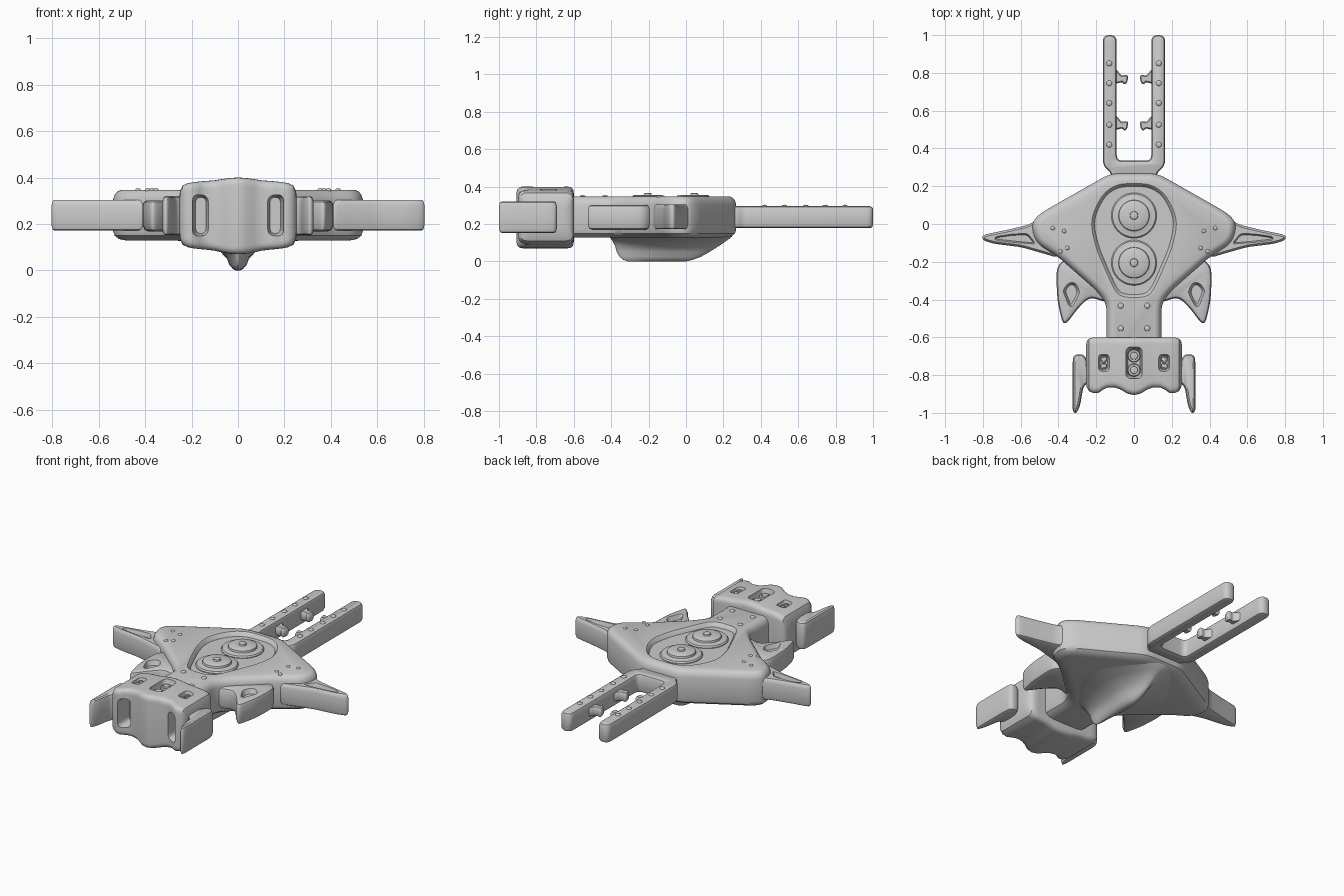
import bpy, bmesh, math
from mathutils import Vector, Matrix

if "Cube" in bpy.data.objects:
    bpy.data.objects.remove(bpy.data.objects["Cube"])


def inset_poly(pts, d):
    # mitred offset of a counter-clockwise polygon
    out, n = [], len(pts)
    for i in range(n):
        p, a, b = Vector(pts[i]), Vector(pts[i - 1]), Vector(pts[(i + 1) % n])
        e, f = (p - a).normalized(), (b - p).normalized()
        n1, n2 = Vector((-e.y, e.x)), Vector((-f.y, f.x))
        out.append(p + (n1 + n2) * d / max(1 + n1.dot(n2), 0.4))
    return out


def fillet(pts, r, steps=5):
    out, n = [], len(pts)
    for i in range(n):
        p, a, b = Vector(pts[i]), Vector(pts[i - 1]), Vector(pts[(i + 1) % n])
        s = p + (a - p) * min(r / (a - p).length, 0.46)
        e = p + (b - p) * min(r / (b - p).length, 0.46)
        for k in range(steps + 1):
            t = k / steps
            out.append(s * (1 - t) ** 2 + p * 2 * t * (1 - t) + e * t * t)
    return out


def ccw(pts):
    area = sum(pts[i - 1][0] * pts[i][1] - pts[i][0] * pts[i - 1][1] for i in range(len(pts)))
    return pts if area > 0 else pts[::-1]


def sym(half):
    return half + [(-x, y) for x, y in reversed(half)]


def add_loft(bm, rings):
    vs = [[bm.verts.new(p) for p in r] for r in rings]
    n = len(vs[0])
    for a, b in zip(vs, vs[1:]):
        for i in range(n):
            bm.faces.new((a[i], a[(i + 1) % n], b[(i + 1) % n], b[i]))
    bm.faces.new(vs[0][::-1])
    bm.faces.new(vs[-1])


def finish(name, bm, mirror=False, cutters=()):
    bmesh.ops.recalc_face_normals(bm, faces=bm.faces)
    me = bpy.data.meshes.new(name)
    bm.to_mesh(me)
    bm.free()
    ob = bpy.data.objects.new(name, me)
    bpy.context.collection.objects.link(ob)
    for c in cutters:
        m = ob.modifiers.new("cut", 'BOOLEAN')
        m.object, m.operation, m.solver = c, 'DIFFERENCE', 'EXACT'
    if mirror:
        ob.modifiers.new("mirror", 'MIRROR').use_mirror_merge = False
    if ob.modifiers:
        dg = bpy.context.evaluated_depsgraph_get()
        new = bpy.data.meshes.new_from_object(ob.evaluated_get(dg))
        ob.modifiers.clear()
        ob.data = new
    for c in cutters:
        bpy.data.objects.remove(c)
    return ob


def prism(name, pts, profile, r=0.03, mirror=False, cutters=(), mat=None):
    # outline raised through (inset, z) steps
    pts = ccw(pts)
    bm = bmesh.new()
    add_loft(bm, [[(p.x, p.y, z) for p in fillet(inset_poly(pts, d), r)] for d, z in profile])
    if mat:
        bm.transform(mat)
    return finish(name, bm, mirror, cutters)


def rect(cx, cy, w, h):
    return [(cx - w / 2, cy - h / 2), (cx + w / 2, cy - h / 2),
            (cx + w / 2, cy + h / 2), (cx - w / 2, cy + h / 2)]


def lathes(name, spots, profile, seg=24):
    bm = bmesh.new()
    for x, y, z in spots:
        add_loft(bm, [[(x + r * math.cos(2 * math.pi * i / seg), y + r * math.sin(2 * math.pi * i / seg), z + h)
                       for i in range(seg)] for r, h in profile])
    return finish(name, bm)


# Main hull with recessed egg-shaped deck
egg = sym([(.08, .21), (.155, .165), (.205, .08), (.225, 0), (.2, -.12), (.145, -.25), (.1, -.35), (.06, -.385)])
deck_cut = prism("deck_cutter", egg, [(.012, .322), (.002, .342), (-.006, .349), (-.006, .4)], .05)
hull = sym([(.125, .268), (.5, .055), (.545, 0), (.52, -.1), (.4, -.175), (.2, -.35), (.145, -.42), (.145, -.7)])
prism("hull", hull, [(.06, .128), (.025, .135), (.006, .15), (0, .17), (0, .305),
                     (.006, .325), (.018, .34), (.034, .347)], .05, cutters=[deck_cut])

# Keel flaring into the underside
bm = bmesh.new()
rings = []
for z, w, yf, yr in [(.15, .46, .255, -.42), (.132, .30, .245, -.41), (.112, .17, .22, -.395),
                     (.085, .085, .18, -.38), (.05, .05, .125, -.37), (.025, .04, .08, -.355),
                     (.008, .025, .035, -.335), (0, .01, 0, -.31)]:
    half = [(w * .22, yf), (w * .65, yf * .45), (w, -.06), (w * .8, -.2), (w * .25, yr)]
    rings.append([(p.x, p.y, z) for p in fillet(ccw(sym(half)), .08)])
add_loft(bm, rings)
finish("keel", bm)

# Wings and rear fins with top pockets
pocket = [(.012, .275), (.004, .292), (0, .302), (0, .33)]
cut = prism("wing_cutter", [(.52, -.105), (.565, -.05), (.65, -.055), (.735, -.068), (.735, -.085), (.62, -.098)],
            [(.006, .28), (.002, .295), (-.002, .306), (-.002, .33)], .02)
prism("wing", [(.4, .06), (.5, .03), (.56, -.005), (.68, -.033), (.803, -.058), (.803, -.086), (.74, -.105),
               (.6, -.122), (.5, -.15), (.4, -.18)],
      [(.012, .172), (.006, .176), (0, .195), (0, .28), (.005, .298), (.011, .304)], .03, True, [cut])
cut = prism("fin_cutter", [(.325, -.44), (.285, -.36), (.31, -.31), (.345, -.31), (.378, -.35), (.345, -.435)][::-1],
            pocket, .02)
prism("fin", [(.13, -.3), (.36, -.18), (.405, -.22), (.412, -.28), (.405, -.41), (.378, -.528), (.352, -.522),
              (.3, -.45), (.235, -.385), (.13, -.42)],
      [(.025, .168), (.008, .175), (0, .195), (0, .28), (.006, .295), (.018, .302)], .04, True, [cut])

# Forked tail with inner barbs
prism("fork", sym([(.115, .24), (.125, .275), (.165, .31), (.165, 1), (.092, 1), (.092, .335)]),
      [(.016, .178), (.005, .183), (0, .195), (0, .278), (.005, .29), (.016, .295)], .035)
barb = [(.1, .825), (.082, .805), (.066, .785), (.045, .79), (.03, .785), (.036, .748), (.052, .737),
        (.062, .752), (.1, .742)]
for name, pts in (("rear_barb", barb), ("inner_barb", [(x, y - .245) for x, y in barb])):
    prism(name, pts, [(.006, .21), (0, .222), (0, .252), (.006, .264)], .012, True)

# Head lofted across x from rounded sections
side = [(.255, -.83, .19, .29, -.65), (.25, -.865, .135, .34, -.62), (.238, -.885, .11, .366, -.606),
        (.215, -.896, .1, .376, -.6), (.19, -.895, .095, .38, -.6), (.165, -.878, .092, .383, -.6),
        (.14, -.866, .09, .385, -.6), (.1, -.866, .085, .388, -.6), (.07, -.876, .078, .393, -.6),
        (.035, -.898, .072, .398, -.6), (0, -.906, .07, .4, -.6)]
bm = bmesh.new()
rings = []
for x, yf, zb, zt, yb in [(-s[0],) + s[1:] for s in side] + side[-2::-1]:
    sec = fillet([(yf, zb), (yb, zb), (yb, zt), (yf, zt)], .035)
    rings.append([(x, p.x, p.y) for p in sec])
add_loft(bm, rings)
deep = [(.008, .345), (.003, .37), (0, .38), (-.006, .41)]
cuts = [prism("middle_socket_cutter", rect(0, -.735, .08, .16), deep, .03)]
upright = Matrix.Rotation(math.pi / 2, 4, 'X')
for s in (-1, 1):
    cuts.append(prism("socket_cutter", rect(s * .16, -.735, .056, .088), deep, .02))
    cuts.append(prism("slot_cutter", rect(s * .16, .237, .066, .175),
                      [(.01, .8), (.004, .85), (0, .87), (-.008, .93)], .03, mat=upright))
finish("head", bm, cutters=cuts)

# Side blades beside the head
prism("side_blade", [(.235, -.76), (.262, -.69), (.32, -.69), (.326, -.74), (.326, -.98), (.318, -1), (.302, -1),
                     (.285, -.96), (.268, -.86), (.24, -.84)],
      [(.016, .152), (.006, .157), (0, .178), (0, .295), (.006, .314), (.014, .32)], .025, True)

# Round turrets on the deck
turret = [(.12, -.03), (.12, .006), (.114, .014), (.086, .016), (.082, .018), (.08, .03), (.074, .034), (.022, .034),
          (.02, .043), (.014, .046), (.003, .046)]
lathes("deck_turret", [(0, .045, .32), (0, -.205, .32)], turret, 48)

# Small studs in the head sockets
stud = [(1, -.3), (1, .6), (.9, .75), (.6, .75), (.55, .95), (.2, 1)]
lathes("middle_socket_stud", [(0, -.698, .345), (0, -.773, .345)], [(r * .034, h * .04) for r, h in stud], 32)
lathes("side_socket_stud", [(s * .16, y, .345) for s in (-1, 1) for y in (-.718, -.752)],
       [(r * .017, h * .032) for r, h in stud], 20)

# Rivets
rivet = [(1, -.6), (1, .3), (.85, .65), (.5, .9), (.1, 1)]
both = (-1, 1)
lathes("fork_rivet", [(s * .131, y, .294) for s in both for y in (.42, .525, .64, .745, .85)],
       [(r * .015, h * .009) for r, h in rivet], 14)
lathes("hull_rivet", [(s * x, y, .346) for s in both for x, y in
                      ((.43, -.022), (.37, -.038), (.39, -.145), (.353, -.127))],
       [(r * .011, h * .008) for r, h in rivet], 14)
lathes("neck_rivet", [(s * .07, y, .346) for s in both for y in (-.433, -.553)],
       [(r * .015, h * .009) for r, h in rivet], 14)

# Smooth shading
for ob in bpy.context.scene.objects:
    ob.select_set(True)
    bpy.context.view_layer.objects.active = ob
bpy.ops.object.shade_smooth_by_angle(angle=math.radians(35))
